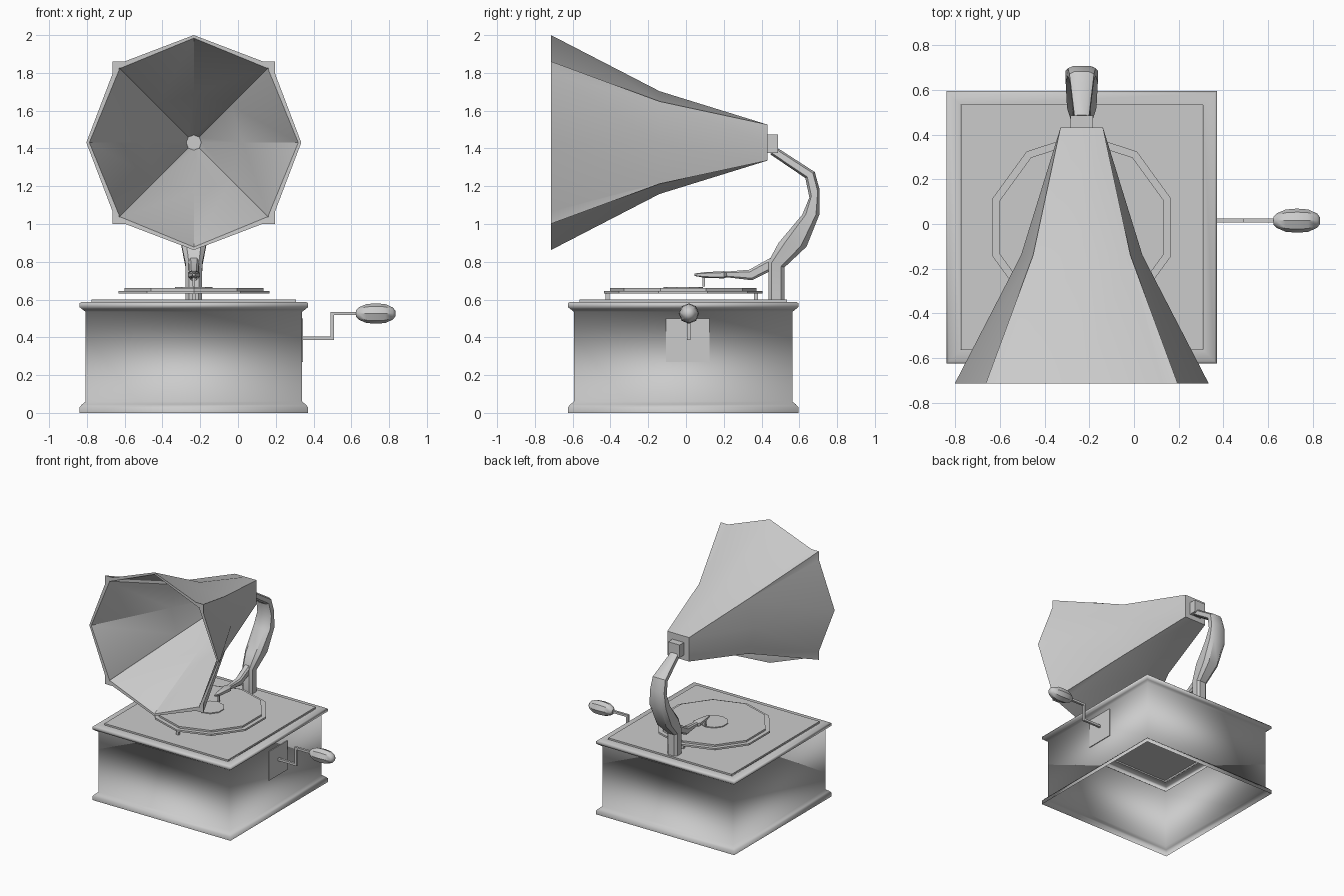
import bpy, math
from math import cos, sin, pi
from mathutils import Vector

if "Cube" in bpy.data.objects:
    bpy.data.objects.remove(bpy.data.objects["Cube"])

CX, CY = -0.234, -0.015     # cabinet axis


def make(name, verts, faces, smooth=None):
    me = bpy.data.meshes.new(name)
    me.from_pydata([tuple(v) for v in verts], [], faces)
    me.validate()
    ob = bpy.data.objects.new(name, me)
    bpy.context.collection.objects.link(ob)
    if smooth:
        bpy.ops.object.select_all(action='DESELECT')
        bpy.context.view_layer.objects.active = ob
        ob.select_set(True)
        bpy.ops.object.shade_smooth_by_angle(angle=math.radians(smooth))
    return ob


def loft(name, rings, start=True, end=True, smooth=None):
    """Skin a list of equal-length rings, with optional end caps."""
    n = len(rings[0])
    verts = [v for r in rings for v in r]
    faces = [(k * n + i, k * n + (i + 1) % n, (k + 1) * n + (i + 1) % n, (k + 1) * n + i)
             for k in range(len(rings) - 1) for i in range(n)]
    if start:
        faces.append(tuple(reversed(range(n))))
    if end:
        faces.append(tuple(range(len(verts) - n, len(verts))))
    return make(name, verts, faces, smooth)


def box(name, lo, hi):
    (a, b, c), (d, e, f) = lo, hi
    return loft(name, [[(a, b, z), (d, b, z), (d, e, z), (a, e, z)] for z in (c, f)])


def square(hx, hy, z):
    return [(CX + sx * hx, CY + sy * hy, z) for sx, sy in ((-1, -1), (1, -1), (1, 1), (-1, 1))]


def disc(name, r, z0, z1, n=10):
    return loft(name, [[(CX + r * cos(pi / 2 + 2 * pi * i / n), CY + r * sin(pi / 2 + 2 * pi * i / n), z)
                        for i in range(n)] for z in (z0, z1)])


# Cabinet: open-bottomed moulded shell with smooth walls
profile = [(0.605, 0), (0.605, 0.03), (0.592, 0.045), (0.573, 0.06), (0.573, 0.535),
           (0.59, 0.548), (0.605, 0.56), (0.605, 0.58), (0.595, 0.588), (0.543, 0.588)]
cabinet = loft("cabinet", [square(h, h + 0.005, z) for h, z in profile], False, False, 100)
loft("cabinet_lid", [square(0.541, 0.55, z) for z in (0.588, 0.601)], False, True)

# Turntable, record, label and supports
disc("turntable", 0.42, 0.632, 0.646)
disc("record", 0.387, 0.646, 0.660)
disc("record_label", 0.105, 0.660, 0.667)
for i, y in enumerate((-0.415, 0.37)):
    box(f"turntable_support_{i}", (CX - 0.01, y - 0.01, 0.6), (CX + 0.01, y + 0.01, 0.634))

# Crank: side plate, bent rod and grip
box("crank_plate", (0.335, -0.105, 0.27), (0.345, 0.125, 0.50))
h, y = 0.009, 0.015
box("crank_axle", (0.33, y - h, 0.387), (0.508, y + h, 0.405))
box("crank_arm", (0.49, y - h, 0.387), (0.508, y + h, 0.535))
box("crank_pin", (0.49, y - h, 0.517), (0.65, y + h, 0.535))
grip = [(0.625, 0.018), (0.64, 0.033), (0.68, 0.05), (0.73, 0.054), (0.78, 0.05), (0.82, 0.032), (0.833, 0.015)]
loft("crank_handle", [[(x, y + r * cos(i * pi / 4), 0.526 + r * sin(i * pi / 4)) for i in range(8)]
                      for x, r in grip], smooth=40)


# Horn: eight-sided bell with small corner ears, narrowing to a square throat
def horn_ring(y, a, d, e):
    pts = []
    for q in range(4):
        c, s = cos(q * pi / 2), sin(q * pi / 2)
        for px, pz in ((a, 0), (d, d - e), (d, d), (d - e, d)):
            pts.append((CX + px * c - pz * s, y, 1.431 + px * s + pz * c))
    return pts


loft("horn", [horn_ring(*r) for r in (
    (0.432, 0.095, 0.095, 0.003), (-0.14, 0.272, 0.218, 0.006), (-0.715, 0.569, 0.43, 0.065),
    (-0.714, 0.553, 0.395, 0.01), (-0.14, 0.258, 0.2, 0.006), (0.40, 0.04, 0.03, 0.003))], smooth=35)
box("horn_connector", (CX - 0.05, 0.42, 1.375), (CX + 0.05, 0.486, 1.475))


# Tubes: each section is (y, z) inner, (y, z) outer, half width
def tube(name, sections):
    rings = []
    for y0, z0, y1, z1, hw in sections:
        a, b = Vector((CX, y0, z0)), Vector((CX, y1, z1))
        mid, half = (a + b) / 2, (b - a) / 2
        rings.append([mid + half * u + Vector((hw * v, 0, 0)) for u, v in (
            (1, .6), (.6, 1), (-.6, 1), (-1, .6), (-1, -.6), (-.6, -1), (.6, -1), (1, -.6))])
    return loft(name, rings, smooth=35)


tube("horn_arm", [
    (0.436, 0.595, 0.521, 0.595, 0.043), (0.436, 0.80, 0.521, 0.77, 0.045),
    (0.49, 0.90, 0.638, 0.88, 0.066), (0.616, 1.05, 0.706, 1.05, 0.072),
    (0.653, 1.14, 0.708, 1.18, 0.062), (0.632, 1.243, 0.682, 1.275, 0.055),
    (0.445, 1.37, 0.488, 1.40, 0.032)])
tube("tone_arm", [
    (0.045, 0.725, 0.045, 0.738, 0.006), (0.10, 0.715, 0.10, 0.745, 0.018),
    (0.20, 0.712, 0.20, 0.75, 0.032), (0.215, 0.718, 0.215, 0.748, 0.018),
    (0.35, 0.702, 0.335, 0.758, 0.024), (0.475, 0.765, 0.455, 0.825, 0.028)])
box("needle", (CX - 0.006, 0.088, 0.668), (CX + 0.006, 0.1, 0.725))
